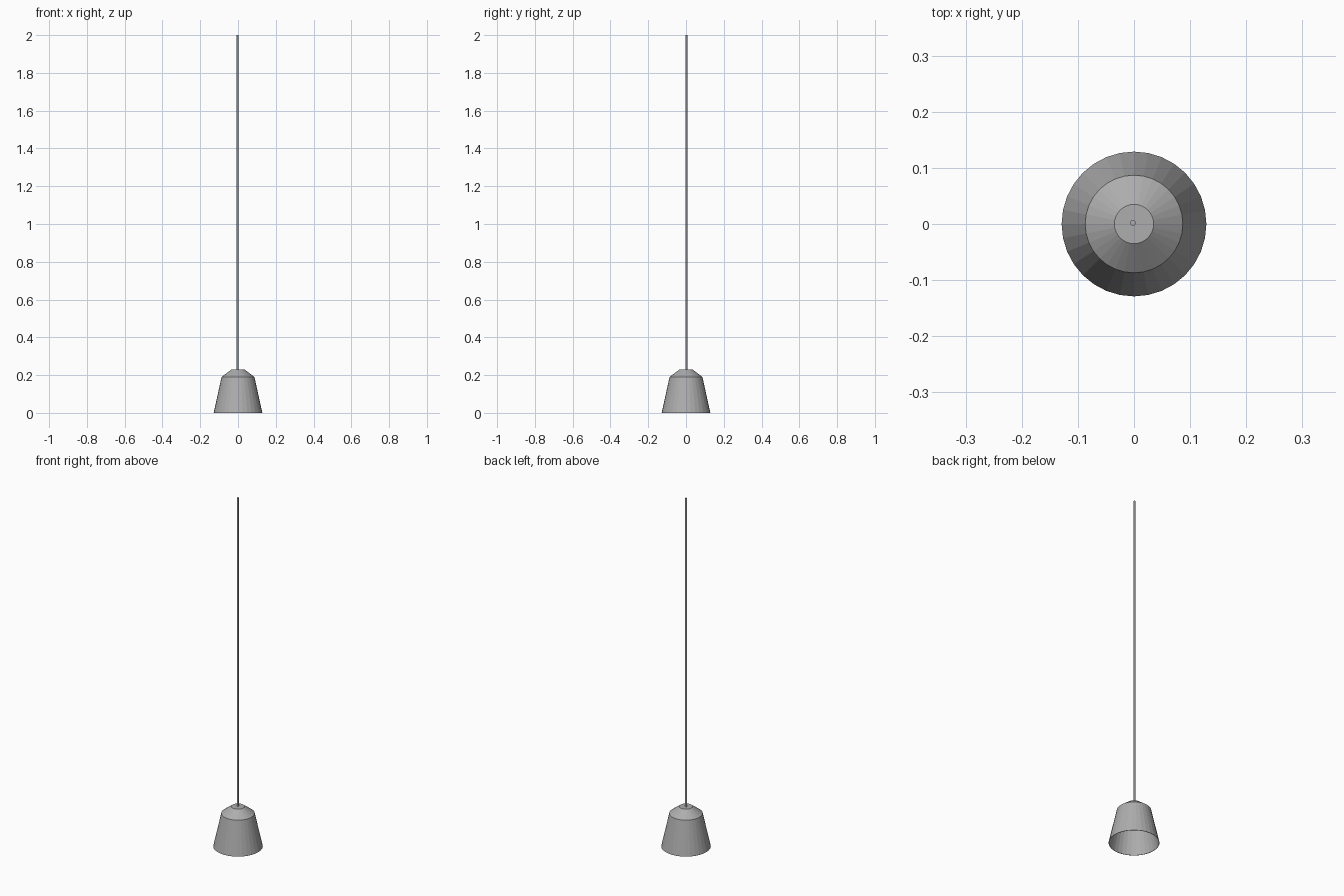
import bpy, bmesh, math

if "Cube" in bpy.data.objects:
    bpy.data.objects.remove(bpy.data.objects["Cube"])


def material(name, rgb):
    m = bpy.data.materials.new(name)
    m.diffuse_color = (*rgb, 1)
    m.use_nodes = True
    m.node_tree.nodes["Principled BSDF"].inputs["Base Color"].default_value = m.diffuse_color
    return m


def lathe(name, profile, sides, mat, centre=(0, 0)):
    """Spin (radius, height) points round z; radius 0 becomes a pole."""
    bm = bmesh.new()
    rings = []
    for r, z in profile:
        if r == 0:
            rings.append([bm.verts.new((*centre, z))] * sides)
        else:
            rings.append([bm.verts.new((centre[0] + r * math.cos(2 * math.pi * i / sides),
                                        centre[1] + r * math.sin(2 * math.pi * i / sides), z))
                          for i in range(sides)])
    for a, b in zip(rings, rings[1:]):
        for i in range(sides):
            j = (i + 1) % sides
            bm.faces.new(list(dict.fromkeys((a[i], a[j], b[j], b[i]))))
    bmesh.ops.recalc_face_normals(bm, faces=bm.faces)
    mesh = bpy.data.meshes.new(name)
    bm.to_mesh(mesh)
    bm.free()
    mesh.materials.append(mat)
    obj = bpy.data.objects.new(name, mesh)
    bpy.context.collection.objects.link(obj)
    return obj


grey = material("grey metal", (0.42, 0.42, 0.42))

# Hollow lamp shade: outer wall up to the cap, then back down inside
lathe("lamp_shade", [(0, 0.229), (0.035, 0.229), (0.087, 0.19), (0.129, 0),
                     (0.127, 0), (0.085, 0.189), (0.034, 0.227), (0, 0.227)], 32, grey)

# Hanging cord
lathe("cord", [(0, 0.225), (0.005, 0.225), (0.005, 2), (0, 2)], 12, grey, (-0.002, 0.002))
